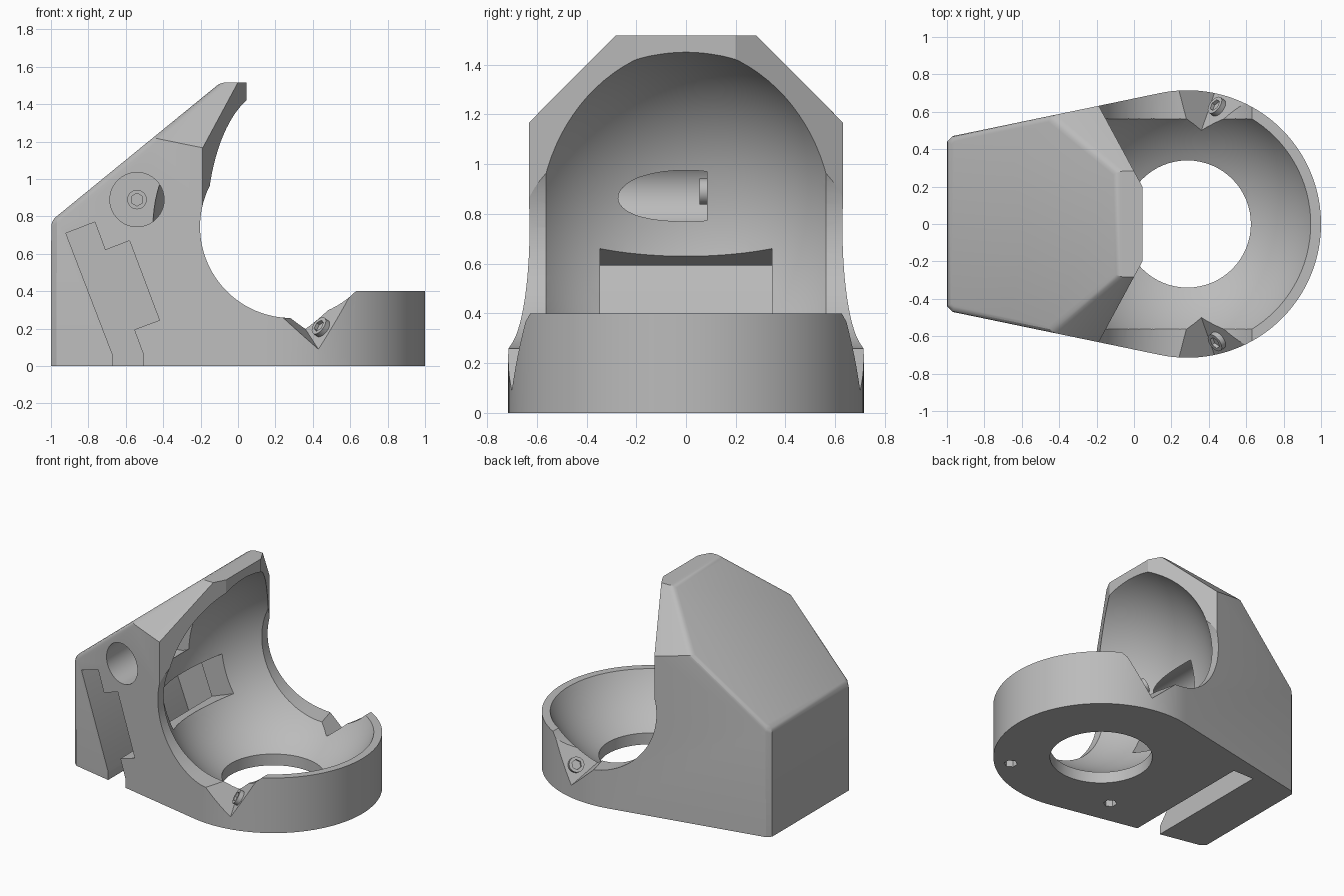
import bpy, bmesh, math
from mathutils import Vector, Matrix

old = bpy.data.objects.get("Cube")
if old:
    bpy.data.objects.remove(old, do_unlink=True)

grey = bpy.data.materials.new("plain grey")
grey.use_nodes = True
grey.diffuse_color = (0.5, 0.5, 0.5, 1)
grey.node_tree.nodes["Principled BSDF"].inputs["Base Color"].default_value = (0.5, 0.5, 0.5, 1)

CX, CZ = 0.285, 0.745          # centre of the round cavity
RING = 0.715                   # outer radius of the ring
Y_AXIS = Matrix.Rotation(math.pi / 2, 4, 'X')


def make(name, bm):
    bmesh.ops.recalc_face_normals(bm, faces=bm.faces)
    mesh = bpy.data.meshes.new(name)
    bm.to_mesh(mesh)
    bm.free()
    ob = bpy.data.objects.new(name, mesh)
    bpy.context.collection.objects.link(ob)
    mesh.materials.append(grey)
    return ob


def prism(name, points, vec):
    bm = bmesh.new()
    face = bm.faces.new([bm.verts.new(p) for p in points])
    ext = bmesh.ops.extrude_face_region(bm, geom=[face])
    bmesh.ops.translate(bm, vec=vec, verts=[v for v in ext["geom"] if isinstance(v, bmesh.types.BMVert)])
    return make(name, bm)


def side_prism(name, profile, y0, y1):
    return prism(name, [(x, y0, z) for x, z in profile], (0, y1 - y0, 0))


def cylinder(name, radius, depth, matrix, sides=64):
    bm = bmesh.new()
    bmesh.ops.create_cone(bm, cap_ends=True, segments=sides, radius1=radius,
                          radius2=radius, depth=depth, matrix=matrix)
    return make(name, bm)


def cut(ob, tool):
    mod = ob.modifiers.new("cut", 'BOOLEAN')
    mod.operation, mod.solver, mod.object = 'DIFFERENCE', 'EXACT', tool
    bpy.context.view_layer.objects.active = ob
    bpy.ops.object.modifier_apply(modifier=mod.name)
    bpy.data.objects.remove(tool, do_unlink=True)


def smooth(ob):
    bpy.ops.object.select_all(action='DESELECT')
    ob.select_set(True)
    bpy.context.view_layer.objects.active = ob
    bpy.ops.object.shade_smooth_by_angle(angle=math.radians(25))


# Body: tapered block running tangentially into a round end
sweep = math.radians(101.7)
outline = [(-0.97, -0.47), (-1, -0.44), (-1, 0.44), (-0.97, 0.47)]
for i in range(81):
    a = sweep - 2 * sweep * i / 80
    outline.append((CX + RING * math.cos(a), RING * math.sin(a)))
body = prism("housing", [(x, y, 0) for x, y in outline], (0, 0, 1.52))

# Sloped roof and the two slanted shoulders
bm = bmesh.new()
bm.from_mesh(body.data)
slope = Vector((-0.816, 0, 1)).normalized()
for point, normal in (((-0.97, 0, 0.8), slope),
                      ((0, 0.3, 1.5), Vector((0, 1, 1))),
                      ((0, -0.3, 1.5), Vector((0, -1, 1)))):
    res = bmesh.ops.bisect_plane(bm, geom=bm.verts[:] + bm.edges[:] + bm.faces[:],
                                 plane_co=point, plane_no=normal, clear_outer=True)
    bmesh.ops.edgeloop_fill(bm, edges=[e for e in res["geom_cut"] if isinstance(e, bmesh.types.BMEdge)])
bmesh.ops.recalc_face_normals(bm, faces=bm.faces)
roof_edges = [e for e in bm.edges if any(f.normal.dot(slope) > 0.999 for f in e.link_faces)]
bmesh.ops.bevel(bm, geom=roof_edges, offset=0.03, segments=3, profile=0.5, affect='EDGES')
bm.to_mesh(body.data)
bm.free()

# Open space in front of the hood, above the ring, and across the sides
cut(body, prism("hood_cutter", [(x, y, CZ) for x, y in
                [(-0.404, -1.03), (0.045, -0.2), (0.045, 0.2), (-0.404, 1.03), (2, 1.03), (2, -1.03)]], (0, 0, 2)))
cut(body, side_prism("ring_cutter", [(CX, 0.4), (2, 0.4), (2, 2), (CX, 2)], -1.1, 1.1))
cut(body, cylinder("side_cutter", 0.488, 2.4, Matrix.Translation((CX, 0, CZ)) @ Y_AXIS, 96))

# Spherical cavity and floor opening
bm = bmesh.new()
bmesh.ops.create_uvsphere(bm, u_segments=96, v_segments=48, radius=CZ,
                          matrix=Matrix.Translation((CX, 0, CZ)))
cut(body, make("cavity_cutter", bm))
cut(body, cylinder("floor_cutter", 0.34, 0.6, Matrix.Translation((CX, 0, 0.1))))

# Stepped slot from the front side, with a window into the cavity
slot = [(-0.92, 0.71), (-0.765, 0.77), (-0.71, 0.62), (-0.58, 0.67), (-0.42, 0.245),
        (-0.555, 0.195), (-0.505, 0.06), (-0.505, -0.1), (-0.67, -0.1), (-0.67, 0.06)]
cut(body, side_prism("slot_cutter", slot, -0.9, 0.43))
cut(body, side_prism("window_cutter", [(-0.57, 0.585), (-0.2, 0.724), (-0.1, 0.463), (-0.47, 0.324)], -0.345, 0.345))

# Round side bore, and nut pockets underneath
cut(body, cylinder("bore_cutter", 0.145, 1.085, Matrix.Translation((-0.54, -0.4575, 0.89)) @ Y_AXIS))
for x, y in ((-0.154, -0.43), (0.69, -0.45)):
    cut(body, cylinder("nut_cutter", 0.045, 0.2, Matrix.Translation((x, y, 0)), 6))


# Hex socket screw, its head facing along the matrix z axis
def screw(name, matrix):
    head = cylinder(name, 0.052, 0.06, matrix, 32)
    cut(head, cylinder("socket_cutter", 0.034, 0.04, matrix @ Matrix.Translation((0, 0, 0.03)), 6))
    smooth(head)


screw("bore_screw", Matrix.Translation((-0.54, 0.085, 0.89)) @ Y_AXIS)

# Slanted notches with screws on both sides of the ring
for side, label in ((-1, "front"), (1, "back")):
    low = Vector((0.43, side * 0.70, 0.09))
    high = Vector((0.60, side * 0.64, 0.38))
    inner = Vector((0.36, side * 0.50, 0.198))
    u = (inner - low).normalized()
    n = (high - low).cross(u).normalized()
    if n.z < 0:
        n = -n
    v = (high - low) - (high - low).dot(u) * u
    v.normalize()
    corner = low - u * 0.3
    cut(body, prism(label + "_notch_cutter",
                    [corner, corner + u * 0.65, corner + u * 0.65 + v * 0.6, corner + v * 0.6], n * 0.6))
    seat = Vector((0.44, side * 0.63, 0.21))
    seat -= n * (seat - low).dot(n)
    screw(label + "_notch_screw", Matrix.Translation(seat) @ n.to_track_quat('Z', 'Y').to_matrix().to_4x4())

smooth(body)
